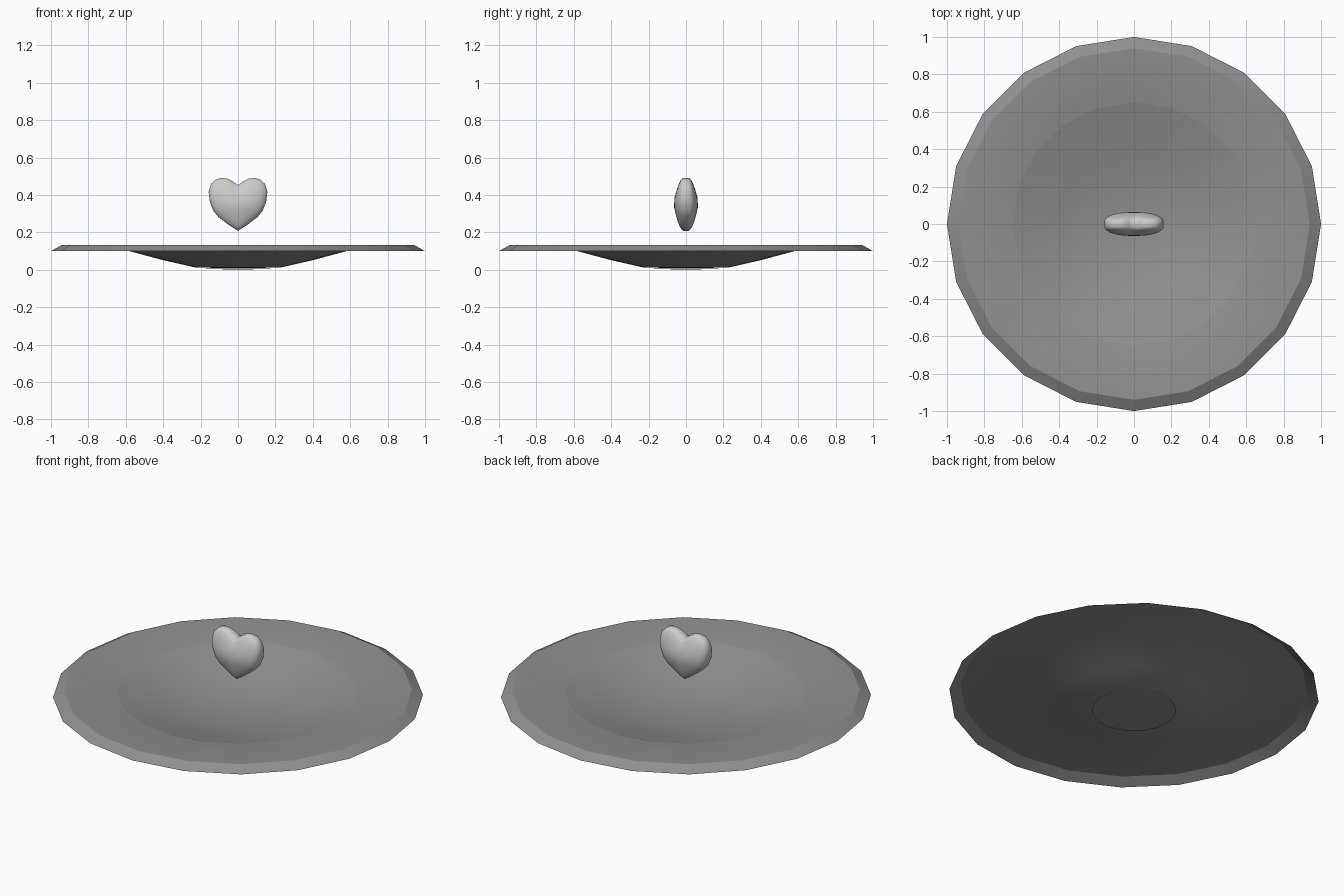
import bpy, bmesh, math

if "Cube" in bpy.data.objects:
    bpy.data.objects.remove(bpy.data.objects["Cube"])

dark_grey = bpy.data.materials.new("dark_grey")
dark_grey.diffuse_color = (0.28, 0.28, 0.28, 1)
dark_grey.use_nodes = True
dark_grey.node_tree.nodes["Principled BSDF"].inputs["Base Color"].default_value = dark_grey.diffuse_color


def make_object(name, verts, faces, angle, facing=None, material=None):
    """facing: 1 for an open sheet facing up, -1 for down, None for a solid."""
    mesh = bpy.data.meshes.new(name)
    bm = bmesh.new()
    points = [bm.verts.new(v) for v in verts]
    for f in faces:
        bm.faces.new([points[i] for i in f])
    bmesh.ops.recalc_face_normals(bm, faces=bm.faces)
    bm.normal_update()
    if facing and sum(f.normal.z for f in bm.faces) * facing < 0:
        bmesh.ops.reverse_faces(bm, faces=bm.faces)
    bm.to_mesh(mesh)
    bm.free()
    if material:
        mesh.materials.append(material)
    obj = bpy.data.objects.new(name, mesh)
    bpy.context.collection.objects.link(obj)
    bpy.ops.object.select_all(action='DESELECT')
    obj.select_set(True)
    bpy.context.view_layer.objects.active = obj
    bpy.ops.object.shade_smooth_by_angle(angle=math.radians(angle))


def stack_rings(rings, end, start=None):
    """Join equal closed rings, closing the ends with fans to a point."""
    n = len(rings[0])
    verts = [p for ring in rings for p in ring]
    faces = []
    for r in range(len(rings) - 1):
        for i in range(n):
            j = (i + 1) % n
            faces.append((r * n + i, r * n + j, (r + 1) * n + j, (r + 1) * n + i))
    last = (len(rings) - 1) * n
    verts.append(end)
    faces += [(len(verts) - 1, last + i, last + (i + 1) % n) for i in range(n)]
    if start:
        verts.append(start)
        faces += [(len(verts) - 1, (i + 1) % n, i) for i in range(n)]
    return verts, faces


def round_sheet(name, profile, centre_z, facing, sides=20):
    turns = [2 * math.pi * i / sides for i in range(sides)]
    rings = [[(r * math.cos(a), r * math.sin(a), z) for a in turns] for r, z in profile]
    make_object(name, *stack_rings(rings, (0, 0, centre_z)), 20, facing, dark_grey)


# Thin plate with sloped lip, the bowl lining on it and the foot below it
round_sheet("plate", [(1.0, 0.10), (0.94, 0.133), (0.65, 0.118),
                      (0.40, 0.051), (0.228, 0.012)], 0.008, 1)
round_sheet("bowl_lining", [(0.65, 0.120), (0.40, 0.053), (0.228, 0.014)], 0.010, 1)
round_sheet("foot_disc", [(0.228, 0.007)], 0.0, -1)

# Heart: half outline mirrored, then shrunk in layers towards front and back
half = [(0.03, 0.474), (0.06, 0.488), (0.09, 0.490), (0.12, 0.482),
        (0.145, 0.458), (0.157, 0.415), (0.15, 0.36), (0.132, 0.315),
        (0.105, 0.282), (0.05, 0.24)]
outline = [(0, 0.452)] + half + [(0, 0.208)] + [(-x, z) for x, z in reversed(half)]
layers = [(0.35, 0.062), (0.6, 0.057), (0.8, 0.049), (0.93, 0.038), (1.0, 0.024)]
mid_z = 0.335


def heart_ring(scale, y):
    ring = []
    for x, pz in outline:
        z = mid_z + (pz - mid_z) * scale
        thin = 1 - 0.3 * max(0, abs(z - 0.36) - 0.02) / 0.11   # thinner to top and tip
        ring.append((x * scale, y * thin, z))
    return ring


rings = ([heart_ring(s, -y) for s, y in layers]
         + [heart_ring(s, y) for s, y in reversed(layers)])
make_object("heart", *stack_rings(rings, (0, 0.064, mid_z), (0, -0.064, mid_z)), 65)
